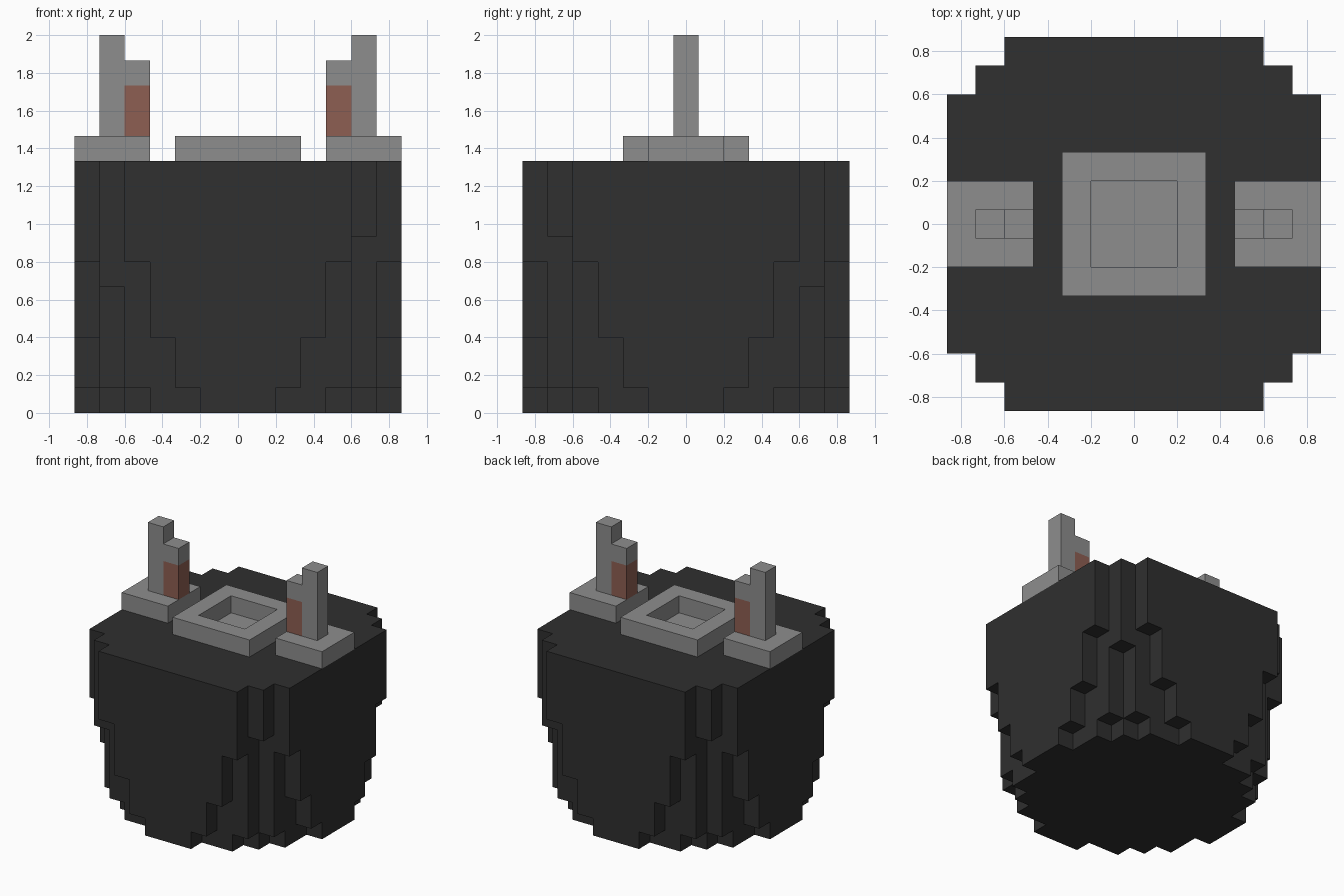
import bpy
import bmesh
from mathutils import Vector
from itertools import product

cube = bpy.data.objects.get("Cube")
if cube:
    bpy.data.objects.remove(cube, do_unlink=True)

U = 2 / 15  # edge of one block


def material(name, color):
    m = bpy.data.materials.new(name)
    m.use_nodes = True
    m.diffuse_color = color
    m.node_tree.nodes["Principled BSDF"].inputs["Base Color"].default_value = color
    return m


charcoal = material("charcoal", (0.029, 0.029, 0.029, 1))
grey = material("grey", (0.27, 0.27, 0.27, 1))
rust = material("rust", (0.27, 0.112, 0.085, 1))


def block(xs, ys, zs):
    return set(product(xs, ys, zs))


def body_cells():
    # Widest cell of each row, from the middle row to the outer row
    plans = {0: [6, 6, 5, 5, 4, 3, 1],
             1: [6, 6, 6, 5, 5, 4, 2],
             3: [6, 6, 6, 6, 5, 4, 3],
             6: [6, 6, 6, 6, 6, 4, 4]}
    cells = set()
    for k in range(10):
        plan = plans[max(start for start in plans if start <= k)]
        for i, j in product(range(-6, 7), repeat=2):
            # Corner columns hang lower on one diagonal than on the other
            corner = abs(i) == abs(j) == 5 and k >= (5 if i * j > 0 else 7)
            if abs(i) <= plan[abs(j)] or corner:
                cells.add((i, j, k))
    return cells


# Parts as sets of blocks
mid = range(-1, 2)
parts = {
    "barrel_body": (body_cells(), [charcoal, grey]),
    "lid_rim": (block(range(-2, 3), range(-2, 3), [10]) - block(mid, mid, [10]), [grey]),
}
for side, s in (("left", 1), ("right", -1)):
    parts[side + "_bracket_base"] = (block([4 * s, 5 * s, 6 * s], mid, [10]), [grey])
    parts[side + "_tall_post"] = (block([5 * s], [0], range(11, 15)), [grey])
    parts[side + "_post_band"] = (block([4 * s], [0], [11, 12]), [rust])
    parts[side + "_short_post"] = (block([4 * s], [0], [13]), [grey])

solid = set().union(*(cells for cells, mats in parts.values()))


def build(name, cells, mats):
    """Make the exposed skin of a set of blocks."""
    bm = bmesh.new()
    corners = {}

    def vert(p):
        key = tuple(round(c * 2) for c in p)
        if key not in corners:
            corners[key] = bm.verts.new((p.x * U, p.y * U, (p.z + 0.5) * U))
        return corners[key]

    for cell in sorted(cells):
        for axis, sign in product(range(3), (-1, 1)):
            n, a, b = Vector(), Vector(), Vector()
            n[axis], a[(axis + 1) % 3], b[(axis + 2) % 3] = sign, sign, 1
            c = Vector(cell)
            if tuple(int(v) for v in c + n) in solid:
                continue
            m = c + n / 2
            a, b = a / 2, b / 2
            face = bm.faces.new([vert(p) for p in (m - a - b, m + a - b, m + a + b, m - a + b)])
            # Recessed floor inside the rim is grey
            if len(mats) > 1 and axis == 2 and sign > 0 and max(abs(c.x), abs(c.y)) <= 1:
                face.material_index = 1
    bm.normal_update()
    # Merge the flat vertical walls into clean faces
    walls = [e for e in bm.edges if all(abs(f.normal.z) < 0.5 for f in e.link_faces)]
    bmesh.ops.dissolve_limit(bm, angle_limit=0.01, verts=bm.verts[:], edges=walls)
    mesh = bpy.data.meshes.new(name)
    bm.to_mesh(mesh)
    bm.free()
    for m in mats:
        mesh.materials.append(m)
    obj = bpy.data.objects.new(name, mesh)
    bpy.context.collection.objects.link(obj)


for name, (cells, mats) in parts.items():
    build(name, cells, mats)
